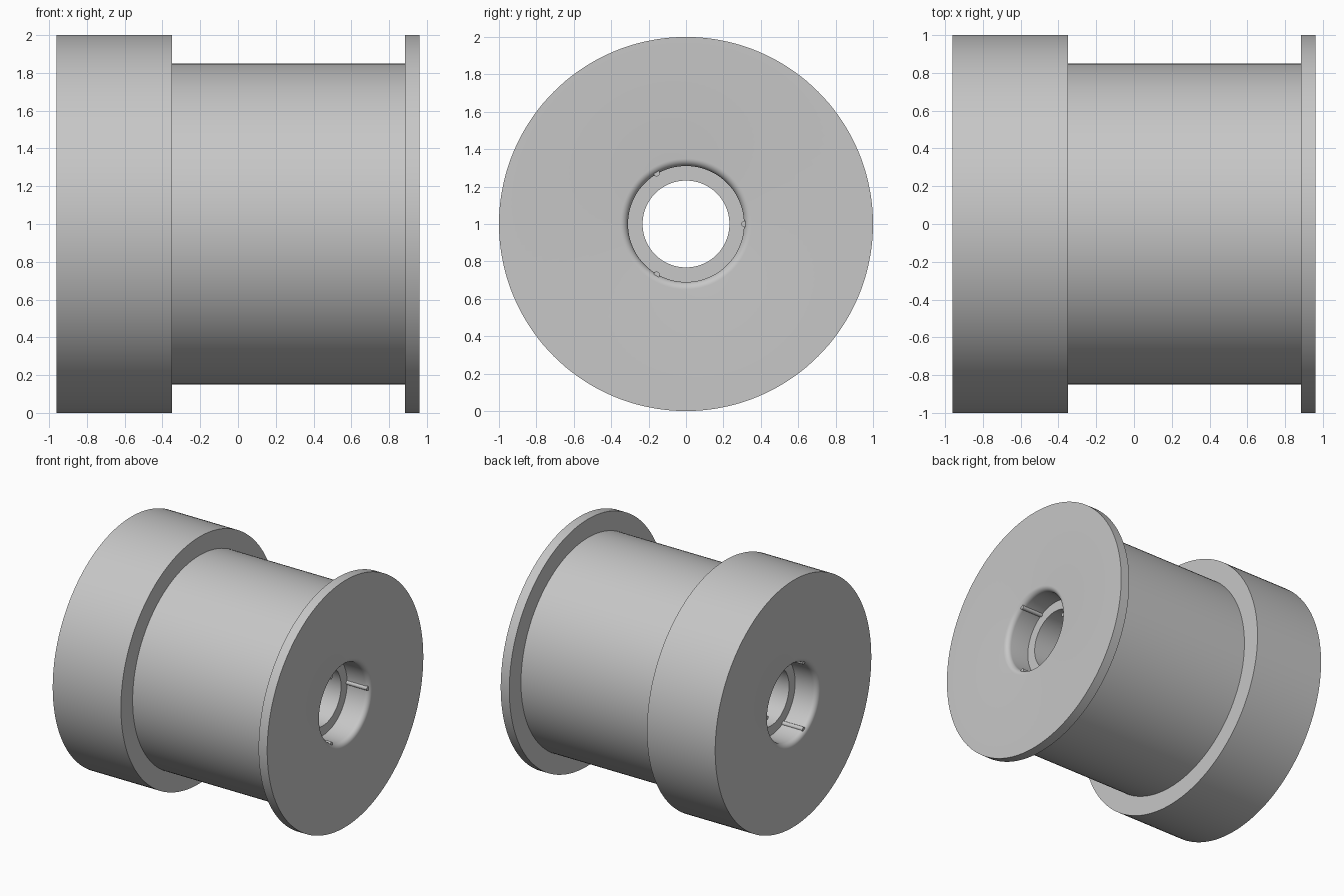
import bpy, bmesh, math
from mathutils import Vector, Matrix

cube = bpy.data.objects.get("Cube")
if cube:
    bpy.data.objects.remove(cube, do_unlink=True)

grey = bpy.data.materials.new("plain_grey")
grey.use_nodes = True
colour = (0.57, 0.57, 0.57, 1)
grey.diffuse_color = colour
grey.node_tree.nodes["Principled BSDF"].inputs["Base Color"].default_value = colour

SEGMENTS = 144
HALF = 0.962            # half length along x
BORE, SOCKET = 0.232, 0.31
FILLET, DEPTH = 0.04, 0.2
CENTRE = Vector((0, 0, 1))


def finish(name, bm):
    bmesh.ops.recalc_face_normals(bm, faces=bm.faces)
    mesh = bpy.data.meshes.new(name)
    bm.to_mesh(mesh)
    bm.free()
    mesh.materials.append(grey)
    obj = bpy.data.objects.new(name, mesh)
    bpy.context.collection.objects.link(obj)
    obj.location = CENTRE
    bpy.ops.object.select_all(action='DESELECT')
    obj.select_set(True)
    bpy.context.view_layer.objects.active = obj
    bpy.ops.object.shade_smooth_by_angle(angle=math.radians(30))
    return obj


def socket_profile(side):
    """Bore edge, ledge, socket wall and rounded mouth at one end."""
    points = [(side * (HALF - DEPTH), BORE), (side * (HALF - DEPTH), SOCKET)]
    for i in range(9):
        a = math.pi / 2 * i / 8
        points.append((side * (HALF - FILLET + FILLET * math.sin(a)),
                       SOCKET + FILLET * (1 - math.cos(a))))
    return points


# Spool body: one closed profile turned about the x axis
outside = [(HALF, 1), (0.885, 1), (0.885, 0.85),
           (-0.35, 0.85), (-0.35, 1), (-HALF, 1)]
profile = socket_profile(1) + outside + socket_profile(-1)[::-1]
bm = bmesh.new()
ring = [bm.verts.new((x, 0, r)) for x, r in profile]
edges = [bm.edges.new((ring[i - 1], ring[i])) for i in range(len(ring))]
bmesh.ops.spin(bm, geom=ring + edges, cent=(0, 0, 0), axis=(1, 0, 0),
               angle=math.tau, steps=SEGMENTS, use_merge=False)
bmesh.ops.remove_doubles(bm, verts=bm.verts, dist=0.0001)
finish("spool_body", bm)

# Three small rounded ribs along the wall of each socket
rib_length = DEPTH - 0.015
for label, side in (("left", 1), ("right", -1)):
    bm = bmesh.new()
    for i in range(3):
        place = (Matrix.Rotation(math.tau * i / 3, 4, 'X')
                 @ Matrix.Translation((side * (HALF - DEPTH + rib_length / 2), SOCKET + 0.003, 0))
                 @ Matrix.Rotation(math.pi / 2, 4, 'Y'))
        bmesh.ops.create_cone(bm, cap_ends=True, segments=16, radius1=0.017,
                              radius2=0.017, depth=rib_length, matrix=place)
    finish(label + "_socket_ribs", bm)
